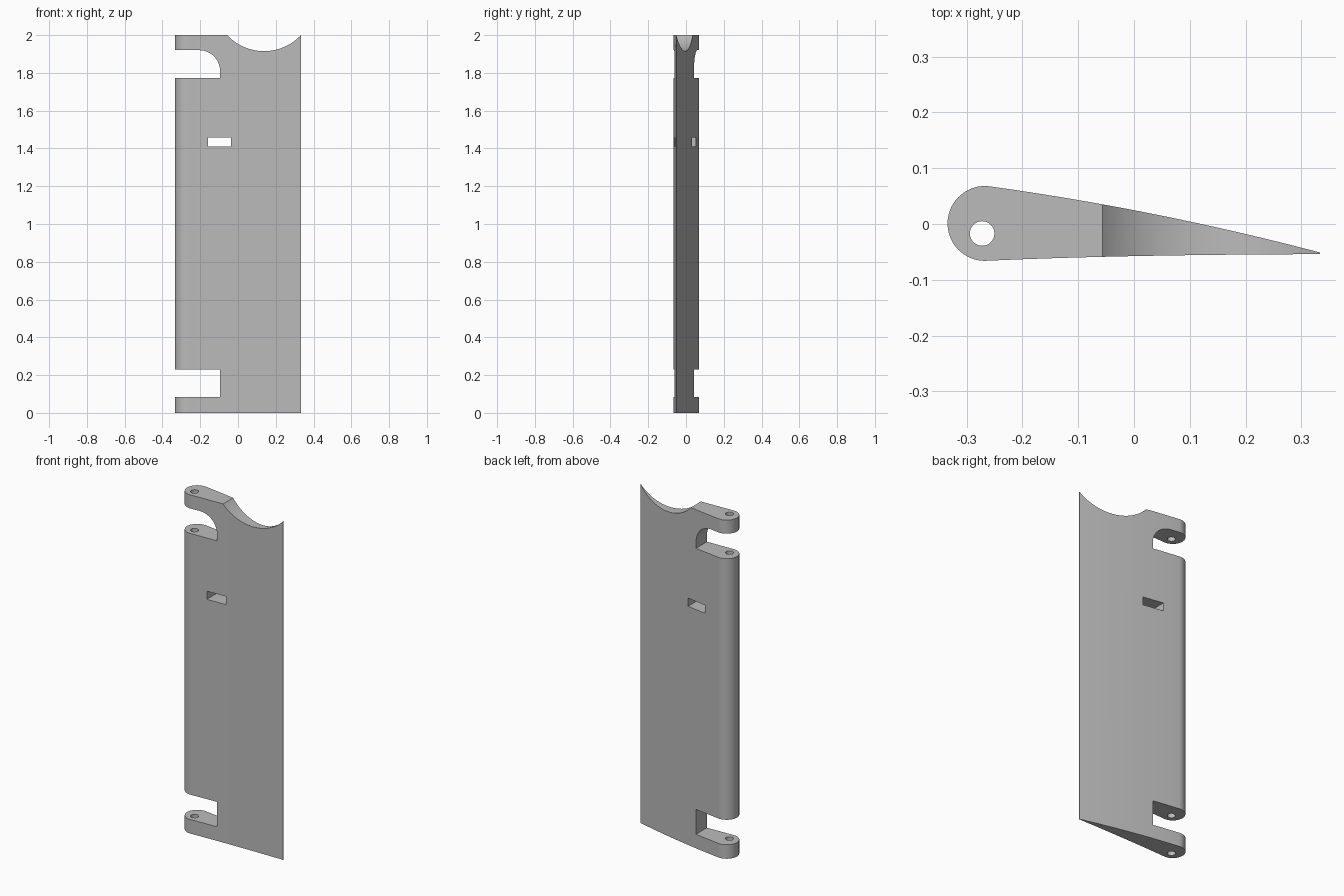
import bpy, bmesh, math
from mathutils import Vector

if "Cube" in bpy.data.objects:
    bpy.data.objects.remove(bpy.data.objects["Cube"], do_unlink=True)

grey = bpy.data.materials.new("plain_grey")
grey.use_nodes = True
colour = (0.5, 0.5, 0.5, 1)
grey.diffuse_color = colour
grey.node_tree.nodes["Principled BSDF"].inputs["Base Color"].default_value = colour


def prism(name, points, direction):
    """Extrude a closed outline of 3D points along a direction."""
    bm = bmesh.new()
    face = bm.faces.new([bm.verts.new(p) for p in points])
    new = bmesh.ops.extrude_face_region(bm, geom=[face])["geom"]
    moved = [v for v in new if isinstance(v, bmesh.types.BMVert)]
    bmesh.ops.translate(bm, verts=moved, vec=Vector(direction))
    bmesh.ops.recalc_face_normals(bm, faces=bm.faces)
    mesh = bpy.data.meshes.new(name)
    bm.to_mesh(mesh)
    bm.free()
    mesh.materials.append(grey)
    obj = bpy.data.objects.new(name, mesh)
    bpy.context.collection.objects.link(obj)
    return obj


def arc(cx, cy, r, start, end, n):
    angles = [math.radians(start + (end - start) * i / n) for i in range(n + 1)]
    return [(cx + r * math.cos(a), cy + r * math.sin(a)) for a in angles]


def bow(p0, p1, p2, n):
    """Quadratic curve, without its first point."""
    p0, p1, p2 = map(Vector, (p0, p1, p2))
    ts = [(i + 1) / n for i in range(n)]
    return [tuple(p0 * (1 - t) ** 2 + p1 * 2 * t * (1 - t) + p2 * t * t) for t in ts]


# Wing-shaped panel: round nose, cambered back, nearly flat front
nose = arc(-0.267, 0.001, 0.067, 83, 270, 32)
front = bow(nose[-1], (-0.03, -0.055), (0.333, -0.054), 16)
back = bow((0.333, -0.051), (0.04, 0.026), nose[0], 20)[:-1]
outline = nose + front + [(0.333, -0.051)] + back
panel = prism("wing_panel", [(x, y, 0) for x, y in outline], (0, 0, 2))


def cut(name, points, vertical=False):
    """Cut an outline through the panel, front to back or bottom to top."""
    if vertical:
        cutter = prism(name, [(x, y, -0.1) for x, y in points], (0, 0, 2.2))
    else:
        cutter = prism(name, [(x, -0.2, z) for x, z in points], (0, 0.4, 0))
    mod = panel.modifiers.new(name, "BOOLEAN")
    mod.operation = "DIFFERENCE"
    mod.solver = "EXACT"
    mod.object = cutter
    return cutter


def box(x0, x1, z0, z1):
    return [(x0, z0), (x1, z0), (x1, z1), (x0, z1)]


cutters = [
    cut("lower_hinge_notch", box(-0.4, -0.095, 0.083, 0.23)),
    cut("upper_hinge_notch", [(-0.4, 1.772), (-0.095, 1.772)]
        + arc(-0.205, 1.81, 0.11, 0, 90, 16) + [(-0.4, 1.92)]),
    cut("slot", box(-0.16, -0.036, 1.41, 1.458)),
    cut("top_scallop", arc(0.138, 2.181, 0.266, 0, 360, 96)[:-1]),
    cut("hinge_pin_hole", arc(-0.272, -0.017, 0.022, 0, 360, 32)[:-1], True),
]

# Apply the cuts and discard the cutters
bpy.ops.object.select_all(action="DESELECT")
bpy.context.view_layer.objects.active = panel
panel.select_set(True)
for mod in list(panel.modifiers):
    bpy.ops.object.modifier_apply(modifier=mod.name)
for cutter in cutters:
    bpy.data.objects.remove(cutter, do_unlink=True)
bpy.ops.object.shade_smooth_by_angle(angle=math.radians(30))
